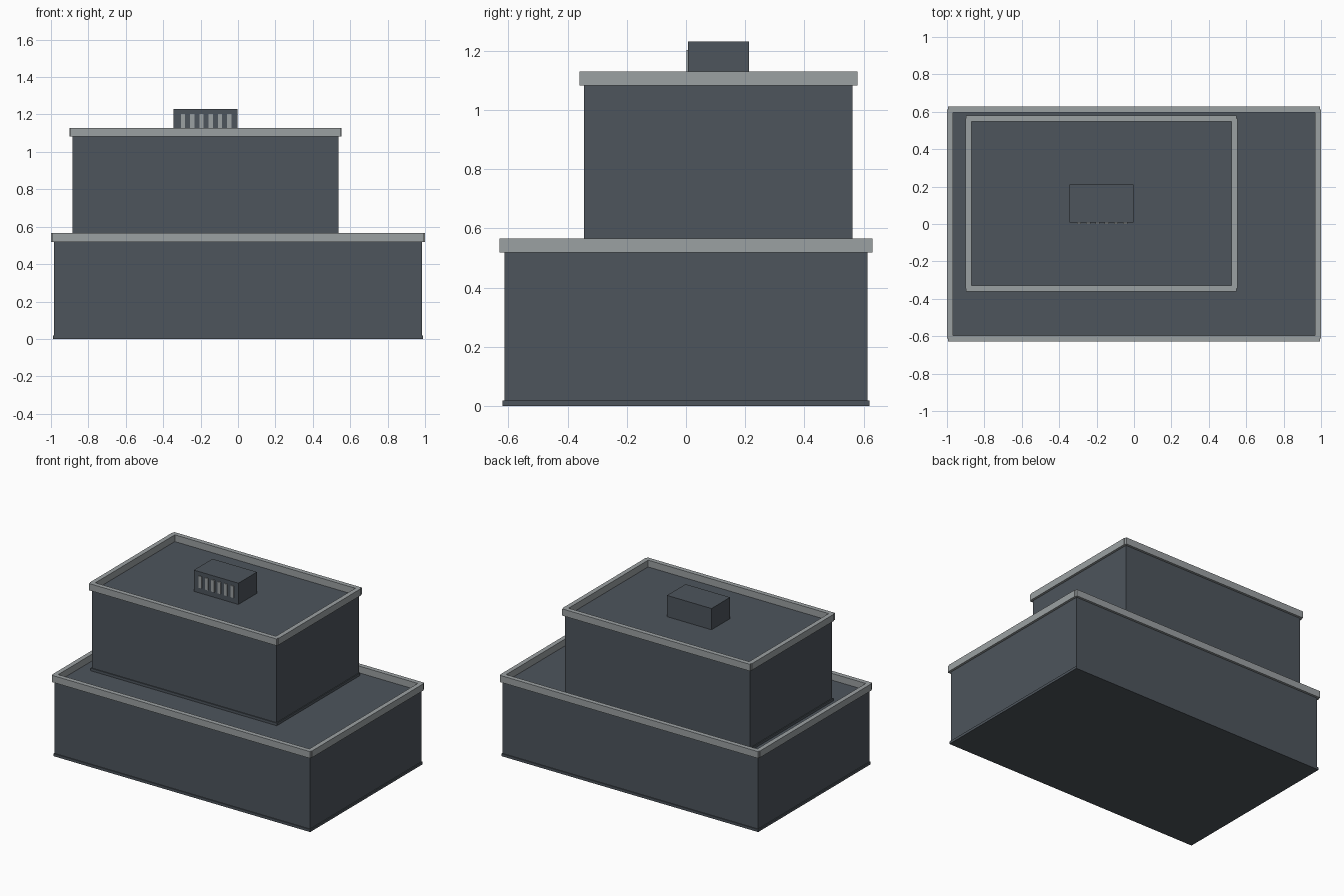
import bpy, bmesh
from mathutils import Vector

if "Cube" in bpy.data.objects:
    bpy.data.objects.remove(bpy.data.objects["Cube"])


def material(name, rgb):
    m = bpy.data.materials.new(name)
    m.diffuse_color = (*rgb, 1)
    m.use_nodes = True
    m.node_tree.nodes["Principled BSDF"].inputs["Base Color"].default_value = m.diffuse_color
    return m


DARK = material("dark slate", (0.075, 0.090, 0.107))
GREY = material("light grey", (0.330, 0.355, 0.365))


def boxes(name, mat, spans):
    """One object made of boxes, each given as (x0, x1, y0, y1, z0, z1)."""
    bm = bmesh.new()
    for x0, x1, y0, y1, z0, z1 in spans:
        verts = bmesh.ops.create_cube(bm, size=1)["verts"]
        size = Vector((x1 - x0, y1 - y0, z1 - z0))
        mid = Vector((x0 + x1, y0 + y1, z0 + z1)) / 2
        for v in verts:
            v.co = v.co * size + mid
    mesh = bpy.data.meshes.new(name)
    bm.to_mesh(mesh)
    bm.free()
    mesh.materials.append(mat)
    ob = bpy.data.objects.new(name, mesh)
    bpy.context.collection.objects.link(ob)
    return ob


def tier(name, x0, x1, y0, y1, z0, z1, skirt=0.006, out=0.016, inn=0.016, high=0.047):
    # walls with flat roof, and a thin plinth at the foot
    boxes(name + "_walls", DARK, [(x0, x1, y0, y1, z0, z1)])
    boxes(name + "_plinth", DARK,
          [(x0 - skirt, x1 + skirt, y0 - skirt, y1 + skirt, z0, z0 + 0.018)])
    # parapet bars standing on the roof edge and overhanging the walls
    t = z1 + high
    e = out - 0.005
    boxes(name + "_parapet", GREY, [
        (x0 - e, x1 + e, y0 - out, y0 + inn, z1, t),
        (x0 - e, x1 + e, y1 - inn, y1 + out, z1, t),
        (x0 - out, x0 + inn, y0, y1, z1, t),
        (x1 - inn, x1 + out, y0, y1, z1, t)])


tier("lower_storey", -0.984, 0.984, -0.613, 0.613, 0, 0.519)
tier("upper_storey", -0.886, 0.538, -0.344, 0.563, 0.519, 1.082)

# rooftop ventilation unit with six grille slats on its front
boxes("roof_unit", DARK, [(-0.345, -0.002, 0.007, 0.212, 1.082, 1.23)])
boxes("vent_slats", GREY,
      [(-0.306 + i * 0.0495, -0.283 + i * 0.0495, 0.001, 0.009, 1.12, 1.202)
       for i in range(6)])
